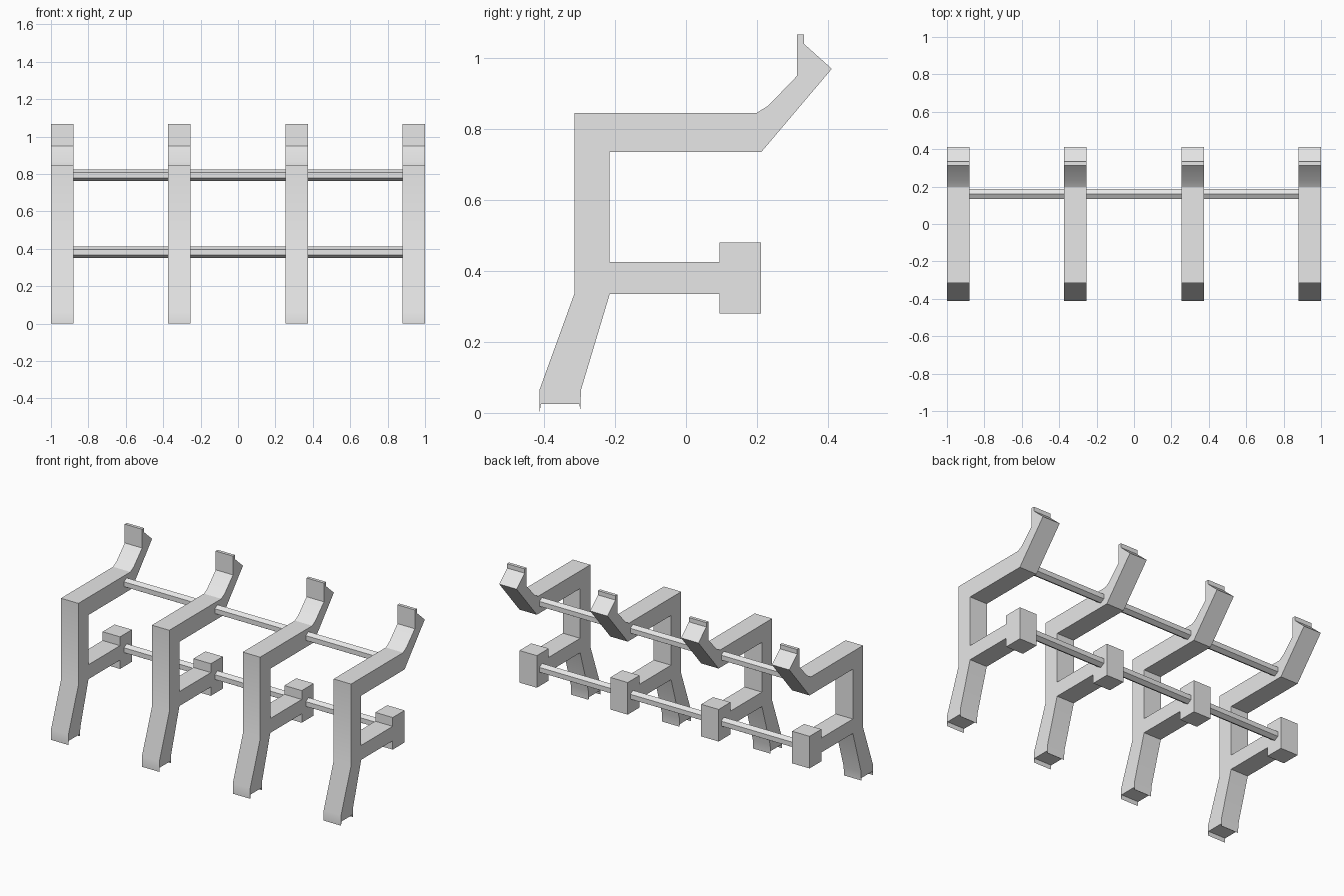
import bpy
import bmesh
import math
from mathutils import Vector

cube = bpy.data.objects.get("Cube")
if cube:
    bpy.data.objects.remove(cube, do_unlink=True)

# Single plain grey
grey = bpy.data.materials.new("light_grey")
grey.use_nodes = True
colour = (0.8, 0.8, 0.8, 1)
grey.diffuse_color = colour
grey.node_tree.nodes["Principled BSDF"].inputs["Base Color"].default_value = colour


def extrude_x(name, profile, x_min, x_max, smooth=False):
    """Extrude a (y, z) outline along x into a closed solid."""
    bm = bmesh.new()
    face = bm.faces.new([bm.verts.new((x_min, y, z)) for y, z in profile])
    result = bmesh.ops.extrude_face_region(bm, geom=[face], use_keep_orig=True)
    verts = [v for v in result["geom"] if isinstance(v, bmesh.types.BMVert)]
    bmesh.ops.translate(bm, vec=Vector((x_max - x_min, 0, 0)), verts=verts)
    bmesh.ops.recalc_face_normals(bm, faces=bm.faces)
    mesh = bpy.data.meshes.new(name)
    bm.to_mesh(mesh)
    bm.free()
    mesh.materials.append(grey)
    obj = bpy.data.objects.new(name, mesh)
    bpy.context.collection.objects.link(obj)
    if smooth:
        bpy.ops.object.select_all(action="DESELECT")
        obj.select_set(True)
        bpy.context.view_layer.objects.active = obj
        bpy.ops.object.shade_smooth_by_angle(angle=math.radians(30))
    return obj


# Bracket outline: lipped foot, leg, lower arm with end block, upper arm, hook
foot = [(-0.413, 0.065), (-0.413, 0.0), (-0.409, 0.025),
        (-0.301, 0.025), (-0.298, 0.01), (-0.296, 0.065)]
lower_arm = [(-0.215, 0.335), (0.095, 0.335), (0.095, 0.28), (0.212, 0.28),
             (0.212, 0.48), (0.095, 0.48), (0.095, 0.425), (-0.215, 0.425)]
upper_arm = [(-0.215, 0.735), (0.212, 0.735)]
hook = [(0.411, 0.97), (0.333, 1.04), (0.333, 1.067), (0.313, 1.067),
        (0.313, 0.95), (0.232, 0.866), (0.198, 0.845)]
upright_front = [(-0.315, 0.845), (-0.315, 0.335)]
outline = foot + lower_arm + upper_arm + hook + upright_front

half_width = 0.06
for i in range(4):
    x = -0.94 + i * 1.88 / 3
    extrude_x(f"bracket_{i + 1}", outline, x - half_width, x + half_width, smooth=True)

# Hexagonal rods joining the brackets
for name, z in (("upper_rod", 0.793), ("lower_rod", 0.382)):
    hexagon = [(0.16 + 0.03 * math.sin(k * math.pi / 3),
                z + 0.03 * math.cos(k * math.pi / 3)) for k in range(6)]
    extrude_x(name, hexagon, -0.9, 0.9)
